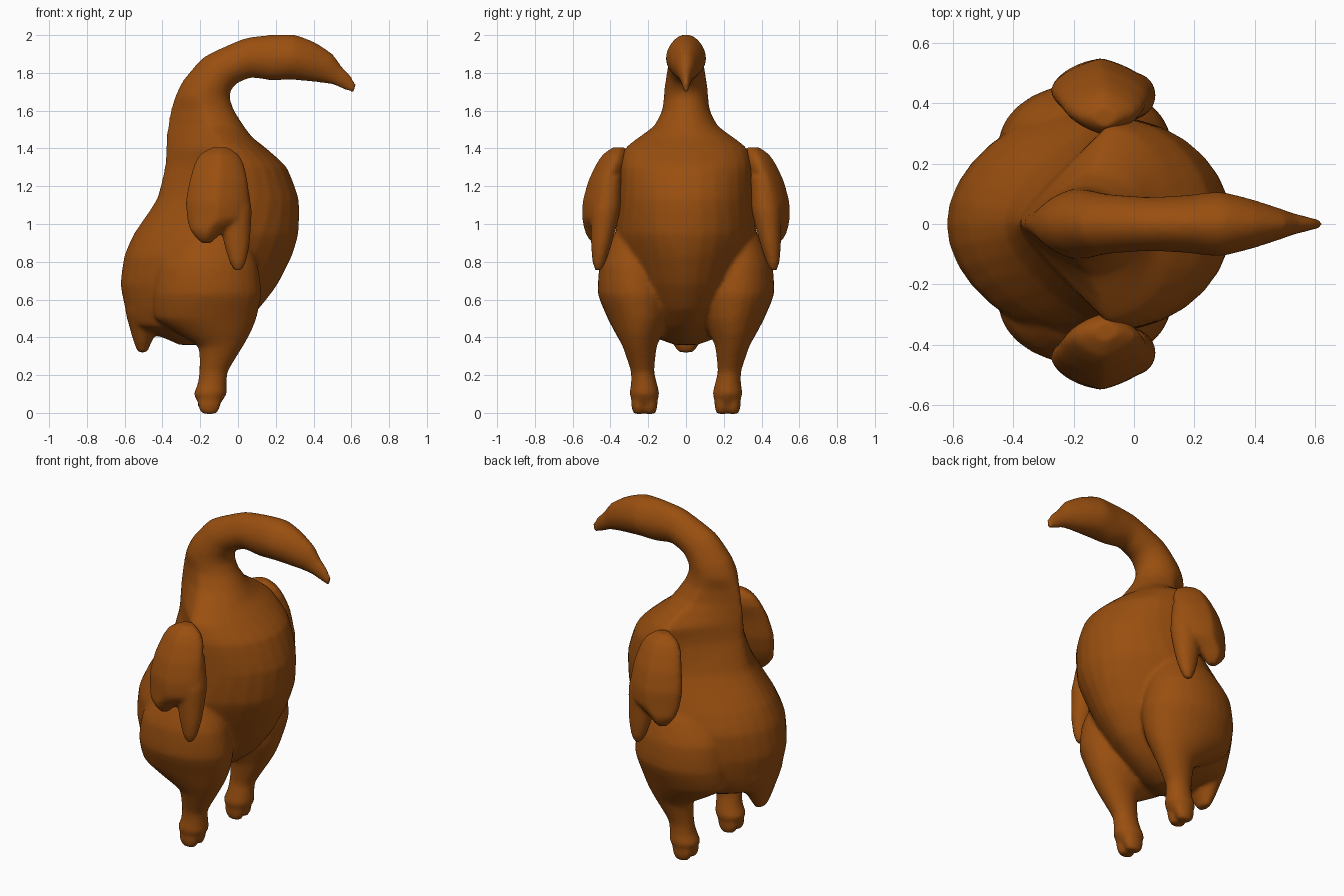
import bpy, bmesh, math

skin = bpy.data.materials.new("roasted brown")
skin.diffuse_color = (0.32, 0.078, 0.005, 1)


def densify(rows, steps=3, soft=0.5):
    """In-between rows, half way between straight and Catmull-Rom."""
    out = []
    for i in range(len(rows) - 1):
        p1, p2 = rows[i], rows[i + 1]
        p0, p3 = rows[max(i - 1, 0)], rows[min(i + 2, len(rows) - 1)]
        for k in range(steps):
            t = k / steps
            row = []
            for a, b, c, d in zip(p0, p1, p2, p3):
                curve = 0.5 * (2 * b + (c - a) * t + (2 * a - 5 * b + 4 * c - d) * t * t
                               + (3 * b - a - 3 * c + d) * t ** 3)
                row.append(soft * curve + (1 - soft) * (b + (c - b) * t))
            out.append(row)
    return out + [list(rows[-1])]


def loft(bm, rings, side=1, n=28):
    """Ring: back x, z, front x, z, y centre, half width, mid fraction, back and front pointedness."""
    loops = []
    for xb, zb, xf, zf, yc, hw, m, db, df in densify(rings):
        xm, zm = xb + (xf - xb) * m, zb + (zf - zb) * m
        loop = []
        for i in range(n):
            a = 2 * math.pi * i / n
            c, s = math.cos(a), math.sin(a)
            ex, ez, d = (xf, zf, df) if c > 0 else (xb, zb, db)
            w = (1 - d) * abs(s) + d * (1 - abs(c))
            loop.append(bm.verts.new((xm + (ex - xm) * abs(c),
                                      side * (yc + hw * math.copysign(w, s)),
                                      zm + (ez - zm) * abs(c))))
        loops.append(loop)
    for a, b in zip(loops, loops[1:]):
        for i in range(n):
            j = (i + 1) % n
            bm.faces.new((a[i], a[j], b[j], b[i]))
    bm.faces.new(loops[0])
    bm.faces.new(loops[-1])


def flat(rows, d=0.0):
    """Level rings from rows of (z, x back, x front, y centre, half width)."""
    return [(b, z, f, z, y, w, 0.5, d, d) for z, b, f, y, w in rows]


def finish(bm, name, voxel, smooth):
    # turn each closed volume outward
    bmesh.ops.recalc_face_normals(bm, faces=bm.faces)
    me = bpy.data.meshes.new(name)
    bm.to_mesh(me)
    bm.free()
    me.materials.append(skin)
    ob = bpy.data.objects.new(name, me)
    bpy.context.collection.objects.link(ob)
    # fuse the overlapping volumes and soften the joints
    r = ob.modifiers.new("fuse", 'REMESH')
    r.mode = 'VOXEL'
    r.voxel_size = voxel
    r.use_smooth_shade = True
    s = ob.modifiers.new("soften", 'SMOOTH')
    s.factor = 0.5
    s.iterations = smooth
    return ob


# torso: z, back x, widest x, front x, half width, back and front pointedness
torso = [
    (0.36, -0.31, -0.25, -0.19, 0.06, 0, 0), (0.40, -0.40, -0.26, -0.10, 0.17, 0, 0.3),
    (0.46, -0.57, -0.26, 0.0, 0.27, 0.1, 0.5), (0.55, -0.597, -0.25, 0.11, 0.33, 0.15, 0.5),
    (0.68, -0.622, -0.24, 0.21, 0.375, 0.2, 0.4), (0.83, -0.602, -0.23, 0.285, 0.385, 0.2, 0.2),
    (0.95, -0.55, -0.18, 0.32, 0.375, 0.3, 0), (1.13, -0.43, -0.08, 0.322, 0.355, 0.5, 0),
    (1.30, -0.388, -0.06, 0.258, 0.35, 0.8, 0), (1.40, -0.383, -0.09, 0.15, 0.325, 0.9, 0),
    (1.46, -0.38, -0.11, 0.075, 0.25, 0.9, 0), (1.52, -0.372, -0.15, 0.03, 0.17, 0.8, 0),
    (1.60, -0.357, -0.18, -0.02, 0.128, 0.6, 0),
]
# neck, head and beak: outer x, z, inner x, z, half width
neck = [
    (-0.33, 1.68, -0.042, 1.66, 0.118), (-0.29, 1.76, -0.04, 1.70, 0.113),
    (-0.18, 1.885, -0.01, 1.742, 0.10), (0.03, 1.982, 0.07, 1.775, 0.09),
    (0.18, 2.002, 0.18, 1.76, 0.097), (0.30, 2.002, 0.27, 1.765, 0.108),
    (0.405, 1.963, 0.36, 1.757, 0.085), (0.502, 1.90, 0.45, 1.747, 0.055),
    (0.545, 1.84, 0.51, 1.735, 0.037), (0.595, 1.79, 0.56, 1.712, 0.024),
    (0.628, 1.735, 0.613, 1.69, 0.014),
]
leg = [
    (1.02, -0.20, -0.02, 0.28, 0.05), (0.90, -0.34, 0.06, 0.26, 0.15),
    (0.78, -0.42, 0.105, 0.278, 0.18), (0.63, -0.45, 0.125, 0.264, 0.203),
    (0.50, -0.44, 0.097, 0.248, 0.167), (0.42, -0.32, 0.065, 0.248, 0.125),
    (0.35, -0.21, 0.025, 0.245, 0.09), (0.22, -0.205, -0.053, 0.23, 0.062),
    (0.15, -0.215, -0.06, 0.222, 0.070), (0.10, -0.235, -0.06, 0.22, 0.08),
    (0.06, -0.215, -0.085, 0.218, 0.065), (0.035, -0.19, -0.11, 0.218, 0.05),
]
knuckle = [
    (0.11, -0.20, -0.08, 0, 0.03), (0.05, -0.215, -0.09, 0, 0.038),
    (0.015, -0.205, -0.10, 0, 0.034), (-0.006, -0.185, -0.115, 0, 0.024),
]
tail = [
    (0.62, -0.60, -0.30, 0, 0.22), (0.53, -0.595, -0.36, 0, 0.18),
    (0.43, -0.568, -0.43, 0, 0.11), (0.37, -0.55, -0.46, 0, 0.075),
    (0.32, -0.53, -0.48, 0, 0.04),
]

# body with neck, legs and tail fused
bm = bmesh.new()
loft(bm, [(b, z, f, z, 0, w, (m - b) / (f - b), db, df) for z, b, m, f, w, db, df in torso]
     + [(*r[:4], 0, r[4], 0.5, 0.15, 0) for r in neck])
loft(bm, flat(tail))
for s in (1, -1):
    loft(bm, flat(leg), s)
    for y in (0.188, 0.252):
        loft(bm, flat([(z, b, f, y, w) for z, b, f, _, w in knuckle]), s)
finish(bm, "body", 0.0125, 8)

# wings: upper part ending in a rear lobe, plus a longer front lobe
upper_wing = [
    (1.405, -0.14, -0.05, 0.355, 0.035), (1.37, -0.20, 0.0, 0.37, 0.07),
    (1.32, -0.23, 0.03, 0.385, 0.09), (1.23, -0.257, 0.05, 0.418, 0.10),
    (1.12, -0.277, 0.06, 0.44, 0.108), (1.03, -0.27, 0.045, 0.455, 0.096),
    (0.97, -0.255, -0.06, 0.47, 0.07), (0.93, -0.225, -0.11, 0.475, 0.048),
    (0.90, -0.195, -0.14, 0.472, 0.022),
]
front_lobe = [
    (1.25, -0.10, 0.045, 0.40, 0.06), (1.08, -0.10, 0.072, 0.425, 0.078),
    (0.97, -0.09, 0.068, 0.438, 0.066), (0.88, -0.07, 0.06, 0.45, 0.052),
    (0.80, -0.045, 0.042, 0.46, 0.035), (0.755, -0.02, 0.02, 0.464, 0.018),
]
for s, name in ((1, "left_wing"), (-1, "right_wing")):
    bm = bmesh.new()
    loft(bm, flat(upper_wing, 0.4), s)
    loft(bm, flat(front_lobe), s)
    finish(bm, name, 0.012, 4)
